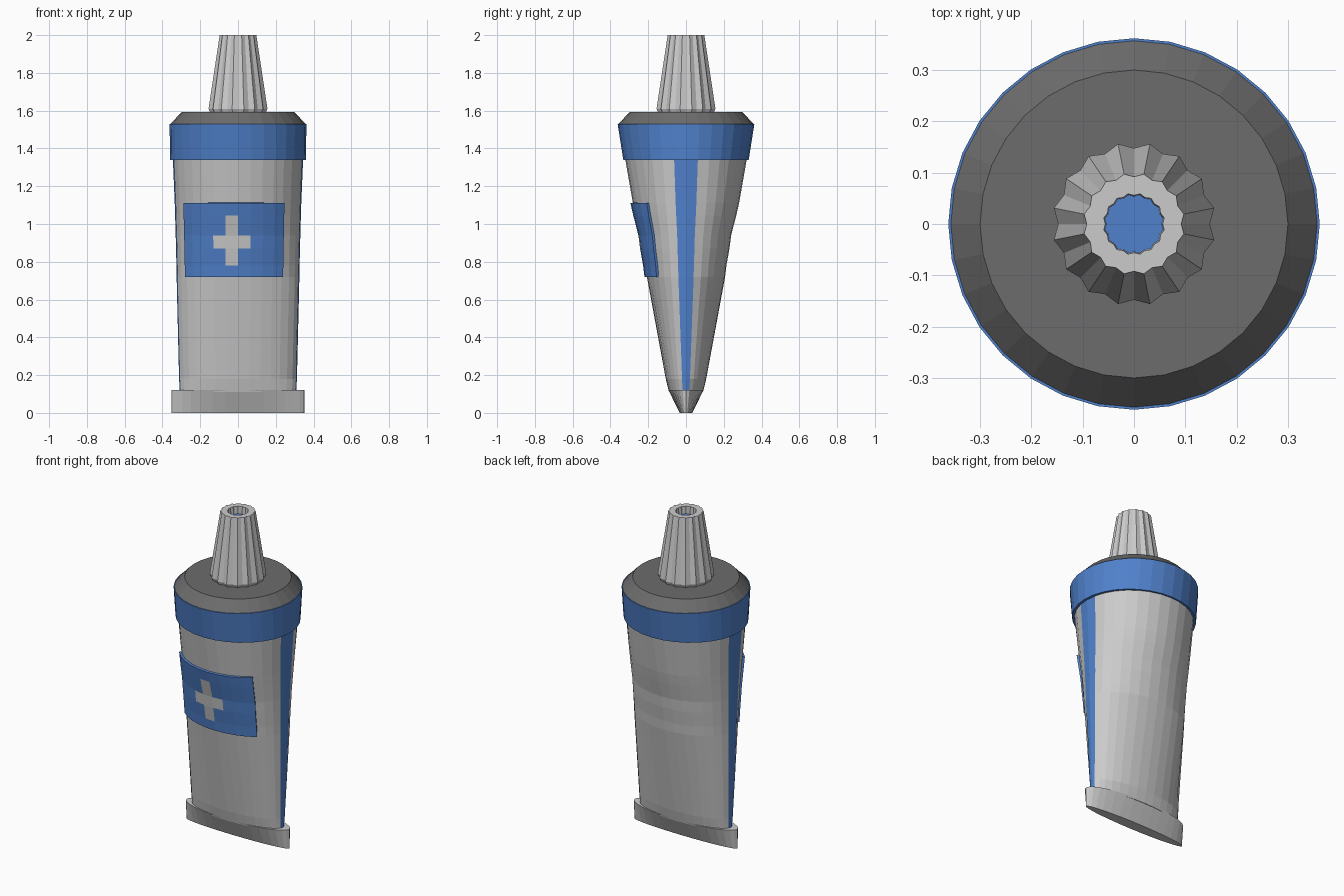
import bpy, bmesh, math

if "Cube" in bpy.data.objects:
    bpy.data.objects.remove(bpy.data.objects["Cube"])

SIDES = 32


def material(name, rgb):
    m = bpy.data.materials.new(name)
    m.diffuse_color = (*rgb, 1)
    m.use_nodes = True
    m.node_tree.nodes["Principled BSDF"].inputs["Base Color"].default_value = m.diffuse_color
    return m


blue = material("blue", (0.08, 0.22, 0.6))
grey = material("grey", (0.6, 0.6, 0.6))
dark = material("dark_grey", (0.15, 0.15, 0.15))


def loft(name, rows, cols=range(SIDES), mats=(), pick=None, flute=1.0,
         cap_start=False, cap_end=False):
    """Skin a stack of ellipses (z, rx, ry); flute shrinks every other point."""
    bm = bmesh.new()
    rings = []
    for z, rx, ry in rows:
        ring = []
        for k in range(SIDES):
            a = 2 * math.pi * k / SIDES
            f = flute if k % 2 == 0 else 1.0
            ring.append(bm.verts.new((rx * f * math.cos(a), ry * f * math.sin(a), z)))
        rings.append(ring)
    for i in range(len(rings) - 1):
        low, high = rings[i], rings[i + 1]
        for j in cols:
            n = (j + 1) % SIDES
            face = bm.faces.new((low[j], low[n], high[n], high[j]))
            if pick:
                face.material_index = pick(i, j)
    if cap_start:
        bm.faces.new(rings[0][::-1])
    if cap_end:
        bm.faces.new(rings[-1])
    bmesh.ops.delete(bm, geom=[v for v in bm.verts if not v.link_faces], context='VERTS')
    mesh = bpy.data.meshes.new(name)
    bm.to_mesh(mesh)
    bm.free()
    for m in mats:
        mesh.materials.append(m)
    obj = bpy.data.objects.new(name, mesh)
    bpy.context.collection.objects.link(obj)
    return obj


# Squeezed tube body with a blue stripe down each side
label_rows = [(0.72, 0.325, 0.207), (0.78, 0.326, 0.214), (0.87, 0.328, 0.230),
              (0.94, 0.330, 0.239), (1.045, 0.333, 0.266), (1.11, 0.335, 0.281)]
body_rows = ([(0.11, 0.308, 0.09), (0.18, 0.312, 0.107)] + label_rows
             + [(1.35, 0.345, 0.323)])
loft("tube_body", body_rows, mats=(grey, blue),
     pick=lambda i, j: int(j in (31, 0, 15, 16)), cap_start=True, cap_end=True)

# Flattened crimp at the foot
loft("crimped_end", [(0, 0.352, 0.034), (0.12, 0.352, 0.092)],
     cap_start=True, cap_end=True)

# Raised label with a plain plus pattern in its faces
def label_colour(i, j):
    plus = (j == 23 and 1 <= i <= 3) or (i == 2 and 22 <= j <= 24)
    return int(plus)


raised = [(z, rx + 0.013, ry + 0.013) for z, rx, ry in label_rows]
label = loft("front_label", raised, cols=range(19, 28), mats=(blue, grey),
             pick=label_colour)
solid = label.modifiers.new("thickness", 'SOLIDIFY')
solid.thickness = 0.02
solid.offset = -1

# Blue collar band and dark chamfered shoulder
loft("collar_band", [(1.34, 0.36, 0.332), (1.53, 0.362, 0.362)], mats=(blue,),
     cap_start=True, cap_end=True)
loft("shoulder", [(1.53, 0.357, 0.357), (1.592, 0.30, 0.30)], mats=(dark,),
     cap_end=True)

# Fluted cap with a recess in its tip, and the blue recess floor
cap_rows = [(1.59, 0.15), (1.61, 0.159), (2.0, 0.099), (2.0, 0.06), (1.955, 0.058)]
loft("fluted_cap", [(z, r, r) for z, r in cap_rows], flute=0.93, cap_start=True)
loft("cap_recess_floor", [(1.95, 0.058, 0.058), (1.955, 0.058, 0.058)],
     mats=(blue,), flute=0.93, cap_start=True, cap_end=True)
